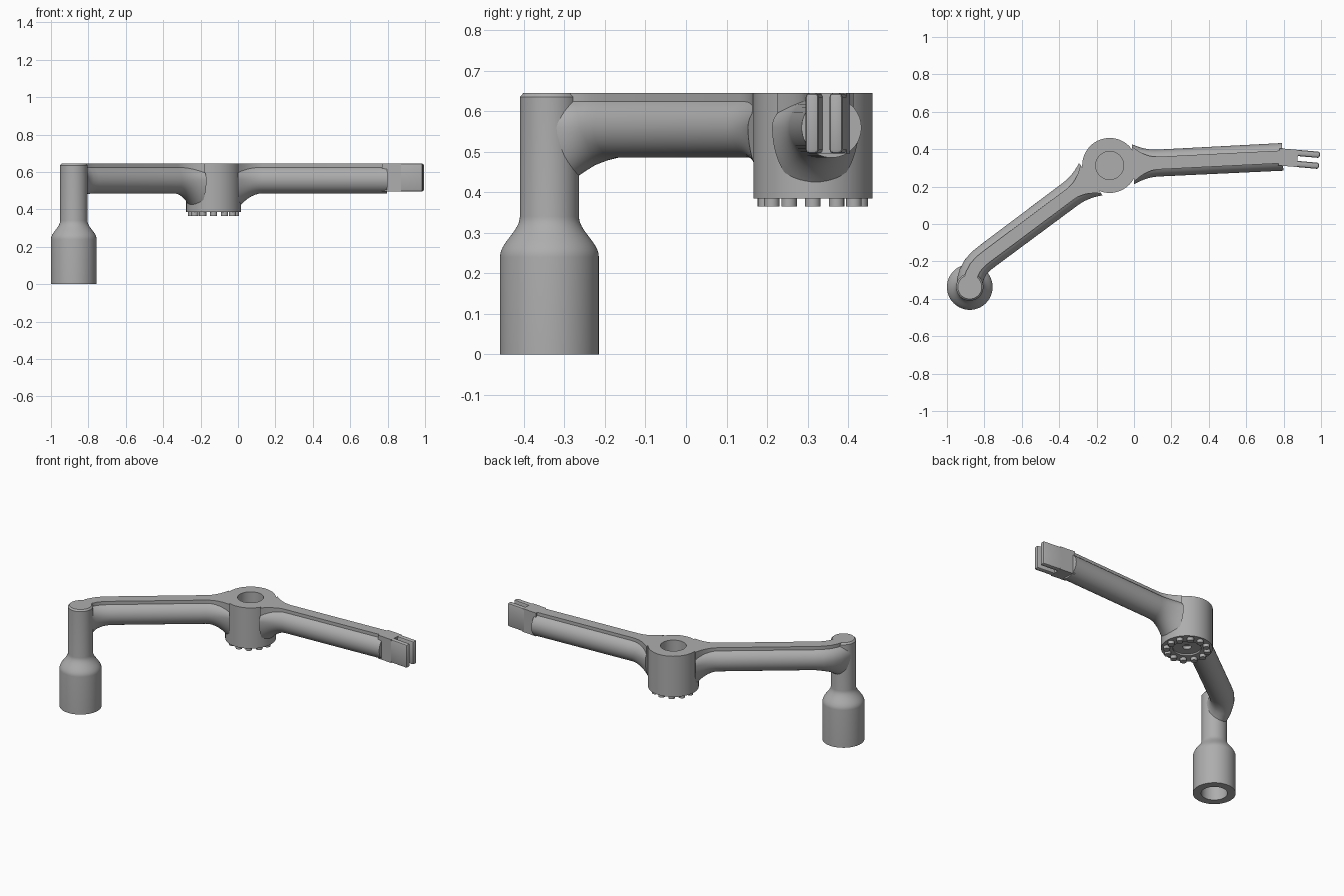
import bpy, bmesh, math
from mathutils import Matrix, Vector

if "Cube" in bpy.data.objects:
    bpy.data.objects.remove(bpy.data.objects["Cube"])

grey = bpy.data.materials.new("plain grey")
grey.use_nodes = True
grey.diffuse_color = (0.42, 0.42, 0.42, 1)
grey.node_tree.nodes["Principled BSDF"].inputs["Base Color"].default_value = grey.diffuse_color

TOP, MID, LOW = 0.645, 0.56, 0.485
HUB, POST, TIP = Vector((-0.13, 0.313)), Vector((-0.878, -0.337)), Vector((0.795, 0.359))


def finish(name, bm, angle=35):
    bmesh.ops.recalc_face_normals(bm, faces=bm.faces)
    mesh = bpy.data.meshes.new(name)
    bm.to_mesh(mesh)
    bm.free()
    mesh.materials.append(grey)
    ob = bpy.data.objects.new(name, mesh)
    bpy.context.collection.objects.link(ob)
    bpy.ops.object.select_all(action='DESELECT')
    ob.select_set(True)
    bpy.context.view_layer.objects.active = ob
    bpy.ops.object.shade_smooth_by_angle(angle=math.radians(angle))
    return ob


def turned(name, centre, profile, n=64):
    """Revolve (radius, height) points about a vertical axis."""
    bm = bmesh.new()
    vs = [bm.verts.new((centre.x + r, centre.y, z)) for r, z in profile]
    edges = [bm.edges.new(pair) for pair in zip(vs, vs[1:])]
    bmesh.ops.spin(bm, geom=vs + edges, cent=(*centre, 0), axis=(0, 0, 1),
                   angle=math.tau, steps=n, use_duplicate=False)
    bmesh.ops.remove_doubles(bm, verts=bm.verts, dist=0.0004)
    return finish(name, bm)


def section(w, bottom, t):
    """Round tube with a flat raised rail along its top."""
    a0 = math.acos(min(t / w, 0.98))
    right = [(t, TOP), (w * math.cos(a0), MID + 0.073 * math.sin(a0))]
    right += [(w * math.cos(a0 * k / 6), MID + 0.073 * math.sin(a0 * k / 6)) for k in range(5, -1, -1)]
    right += [(w * math.cos(a), MID - (MID - bottom) * math.sin(a))
              for a in (math.pi / 2 * k / 12 for k in range(1, 12))]
    return right + [(0, bottom)] + [(-x, z) for x, z in reversed(right)]


def arm(name, stations):
    """Loft sections along a path of (point, half width, bottom, rail half width)."""
    bm = bmesh.new()
    pts = [s[0] for s in stations]
    rings = []
    for i, (p, w, bottom, t) in enumerate(stations):
        d = (pts[min(i + 1, len(pts) - 1)] - pts[max(i - 1, 0)]).normalized()
        rings.append([bm.verts.new((p.x - d.y * x, p.y + d.x * x, z)) for x, z in section(w, bottom, t)])
    for a, b in zip(rings, rings[1:]):
        for k in range(len(a)):
            j = (k + 1) % len(a)
            bm.faces.new((a[k], a[j], b[j], b[k]))
    bm.faces.new(rings[0])
    bm.faces.new(rings[-1])
    return finish(name, bm)


def flare(direction):
    """Stations that widen into the hub."""
    out = []
    for k in range(8):
        u = k / 7
        f = (1 - u) ** 2
        out.append((HUB + direction * (0.125 + 0.135 * u),
                    0.072 + 0.035 * f, LOW - 0.085 * f, 0.034 + 0.06 * f))
    return out


# Hub with a blind socket above and a recess with a pilot hole below
turned("hub", HUB, [(0, 0.43), (0.075, 0.43), (0.075, TOP), (0.147, TOP), (0.147, 0.385),
                    (0.08, 0.385), (0.08, 0.395), (0.025, 0.395), (0.025, 0.415), (0, 0.415)])

# Ring of round teeth under the hub
bm = bmesh.new()
for k in range(12):
    a = math.tau * k / 12
    bmesh.ops.create_cone(bm, cap_ends=True, segments=20, radius1=0.019, radius2=0.019, depth=0.03,
                          matrix=Matrix.Translation((HUB.x + 0.117 * math.cos(a),
                                                     HUB.y + 0.117 * math.sin(a), 0.38)))
finish("hub_teeth", bm)

# Hollow handle with a shoulder rising into a slim post
shoulder = [(0.0975 + 0.0245 * math.cos(math.pi * k / 12), 0.24 + 0.1 * k / 12) for k in range(13)]
turned("handle_post", POST, [(0, 0.25), (0.075, 0.25), (0.075, 0), (0.122, 0)] + shoulder
       + [(0.073, 0.635), (0.064, TOP), (0, TOP)])

# Long arm, curving into the post
d1 = Vector((-0.809, -0.588))
bend = [((-0.785, -0.172), LOW), ((-0.82, -0.2), 0.478), ((-0.848, -0.232), 0.465),
        ((-0.867, -0.268), 0.44), ((-0.876, -0.3), 0.42), ((-0.878, -0.337), 0.42)]
arm("long_arm", flare(d1) + [(Vector(p), 0.07, b, 0.034) for p, b in bend])

# Straight arm towards the fork
d2 = (TIP - HUB).normalized()
arm("fork_arm", flare(d2) + [(TIP, 0.074, LOW, 0.034)])

# Two-pronged fork on the arm's end
place = Matrix.Translation((0.775, 0.359, 0.57)) @ Matrix.Rotation(math.radians(-5), 4, 'Z')


def block(name, x0, x1, y0, y1, bevel):
    bm = bmesh.new()
    size = Matrix.Diagonal((x1 - x0, y1 - y0, 0.149, 1))
    bmesh.ops.create_cube(bm, size=1, matrix=Matrix.Translation(((x0 + x1) / 2, (y0 + y1) / 2, 0)) @ size)
    if bevel:
        tip = [e for e in bm.edges if max(v.co.x for v in e.verts) > x1 - 0.001]
        bmesh.ops.bevel(bm, geom=tip, offset=bevel, segments=2, profile=0.5, affect='EDGES')
    bm.transform(place)
    return finish(name, bm, 30)


block("fork_root", 0, 0.1, -0.046, 0.046, 0)
block("fork_prong_front", 0.09, 0.217, -0.046, -0.013, 0.01)
block("fork_prong_back", 0.09, 0.217, 0.013, 0.046, 0.01)
